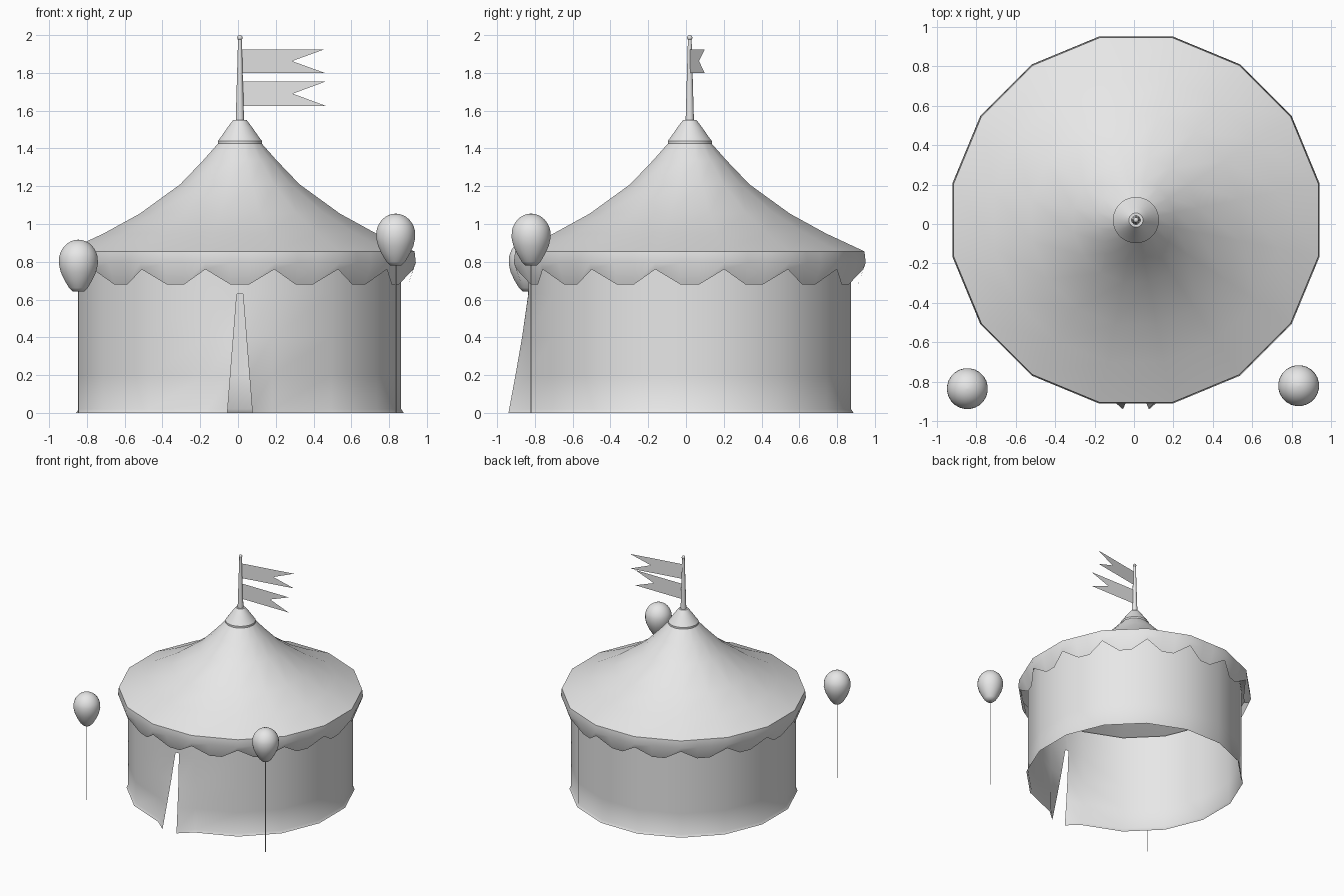
import bpy, bmesh, math
from mathutils import Vector

if "Cube" in bpy.data.objects:
    bpy.data.objects.remove(bpy.data.objects["Cube"], do_unlink=True)

CENTRE = Vector((0.01, 0.02, 0))
SIDES = 16
HALF = math.pi / SIDES

grey = bpy.data.materials.new("plain_grey")
grey.use_nodes = True
grey.diffuse_color = (0.8, 0.8, 0.8, 1)
grey.node_tree.nodes["Principled BSDF"].inputs["Base Color"].default_value = (0.8, 0.8, 0.8, 1)


def finish(name, bm, location=CENTRE, angle=180):
    """Turn a bmesh into a smooth object, sharp above the angle."""
    mesh = bpy.data.meshes.new(name)
    bm.to_mesh(mesh)
    bm.free()
    mesh.shade_smooth()
    if angle < 180:
        mesh.set_sharp_from_angle(angle=math.radians(angle))
    mesh.materials.append(grey)
    ob = bpy.data.objects.new(name, mesh)
    ob.location = location
    bpy.context.collection.objects.link(ob)
    return ob


def skin(bm, columns, closed):
    """Bridge neighbouring columns of points with quads."""
    cols = [[bm.verts.new(p) for p in c] for c in columns]
    for i in range(len(cols) if closed else len(cols) - 1):
        a, b = cols[i], cols[(i + 1) % len(cols)]
        for j in range(len(a) - 1):
            bm.faces.new((a[j], b[j], b[j + 1], a[j + 1]))
    return cols


def corner(k, radius, z):
    a = -math.pi / 2 + HALF * (2 * k + 1)
    return Vector((radius * math.cos(a), radius * math.sin(a), z))


def lathe(name, profile, n, location=CENTRE, angle=180, cap=False):
    """Spin (radius, z) points, listed from bottom to top."""
    bm = bmesh.new()
    cols = []
    for k in range(n):
        a = -math.pi / 2 + math.pi * (2 * k + 1) / n
        cols.append([(r * math.cos(a), r * math.sin(a), z) for r, z in profile])
    cols = skin(bm, cols, True)
    if cap:
        bm.faces.new([c[-1] for c in cols])
        bm.faces.new([c[0] for c in reversed(cols)])
    return finish(name, bm, location, angle)


# Canvas roof with a concave sweep
lathe("roof", [(0.943, 0.855), (0.735, 0.95), (0.54, 1.055),
               (0.322, 1.21), (0.2, 1.335), (0.105, 1.44)], SIDES)

# Scalloped valance hanging from the roof edge
bm = bmesh.new()
columns = []
for k in range(SIDES):
    for t, low, pull in ((0, 0.76, 0.992), (0.36, 0.68, 0.963), (0.64, 0.68, 0.963)):
        p = corner(k, 0.943, 0).lerp(corner(k + 1, 0.943, 0), t)
        columns.append([(p.x * s, p.y * s, z) for s, z in
                        ((pull, low), (1.007, 0.795), (1, 0.855))])
skin(bm, columns, True)
finish("valance", bm, angle=35)

# Wall with a slit door whose edges are pulled outward at the ground
HEIGHTS = (0, 0.02, 0.2, 0.4, 0.63, 0.87)
DOOR_TOP = 0.63


def door_edge(side):
    pts = []
    for z in HEIGHTS:
        t = max(0, 1 - z / DOOR_TOP)
        pts.append((side * (0.016 + 0.05 * t), -0.855 - 0.105 * t ** 1.15, z))
    return pts


bm = bmesh.new()
columns = [door_edge(1)]
for k in range(SIDES):
    columns.append([corner(k, 0.884 if z == 0 else 0.871, z) for z in HEIGHTS])
columns.append(door_edge(-1))
cols = skin(bm, columns, False)
first, last = cols[0], cols[-1]
bm.faces.new((last[-2], first[-2], first[-1], last[-1]))
finish("wall", bm)

# Peak cap, pole and finial
lathe("peak_cap", [(0.1, 1.422), (0.117, 1.425), (0.117, 1.44), (0.1, 1.462),
                   (0.065, 1.512), (0.036, 1.55)], 32, angle=35, cap=True)
lathe("pole", [(0.023, 1.54), (0.01, 1.98)], 12, angle=40, cap=True)
bm = bmesh.new()
bmesh.ops.create_uvsphere(bm, u_segments=16, v_segments=10, radius=0.014)
finish("finial", bm, CENTRE + Vector((0, 0, 1.986)))


# Swallowtail pennants
def pennant(name, low, high, turn):
    bm = bmesh.new()
    mid = (low + high) / 2
    outline = ((0.008, low), (0.456, low), (0.28, mid), (0.456, high), (0.008, high))
    v = [bm.verts.new((x, 0, z)) for x, z in outline]
    bm.faces.new((v[0], v[1], v[2]))
    bm.faces.new((v[0], v[2], v[4]))
    bm.faces.new((v[2], v[3], v[4]))
    ob = finish(name, bm)
    ob.rotation_euler.z = turn


pennant("upper_pennant", 1.8, 1.925, math.radians(10))
pennant("lower_pennant", 1.625, 1.755, 0)


# Balloons on strings
def balloon(name, x, y, bottom):
    outline = [(0.03, 0), (0.05, 0.02), (0.075, 0.062), (0.094, 0.103), (0.104, 0.145)]
    for i in range(1, 9):
        a = math.pi / 2 * i / 8
        outline.append((max(0.105 * math.cos(a), 0.001), 0.16 + 0.115 * math.sin(a)))
    lathe(name, outline, 24, Vector((x, y, bottom)), 50, True)
    lathe(name + "_string", [(0.003, 0), (0.003, bottom + 0.01)], 6,
          Vector((x, y, 0)), 70, True)


balloon("right_balloon", -0.845, -0.835, 0.642)
balloon("left_balloon", 0.835, -0.82, 0.78)
